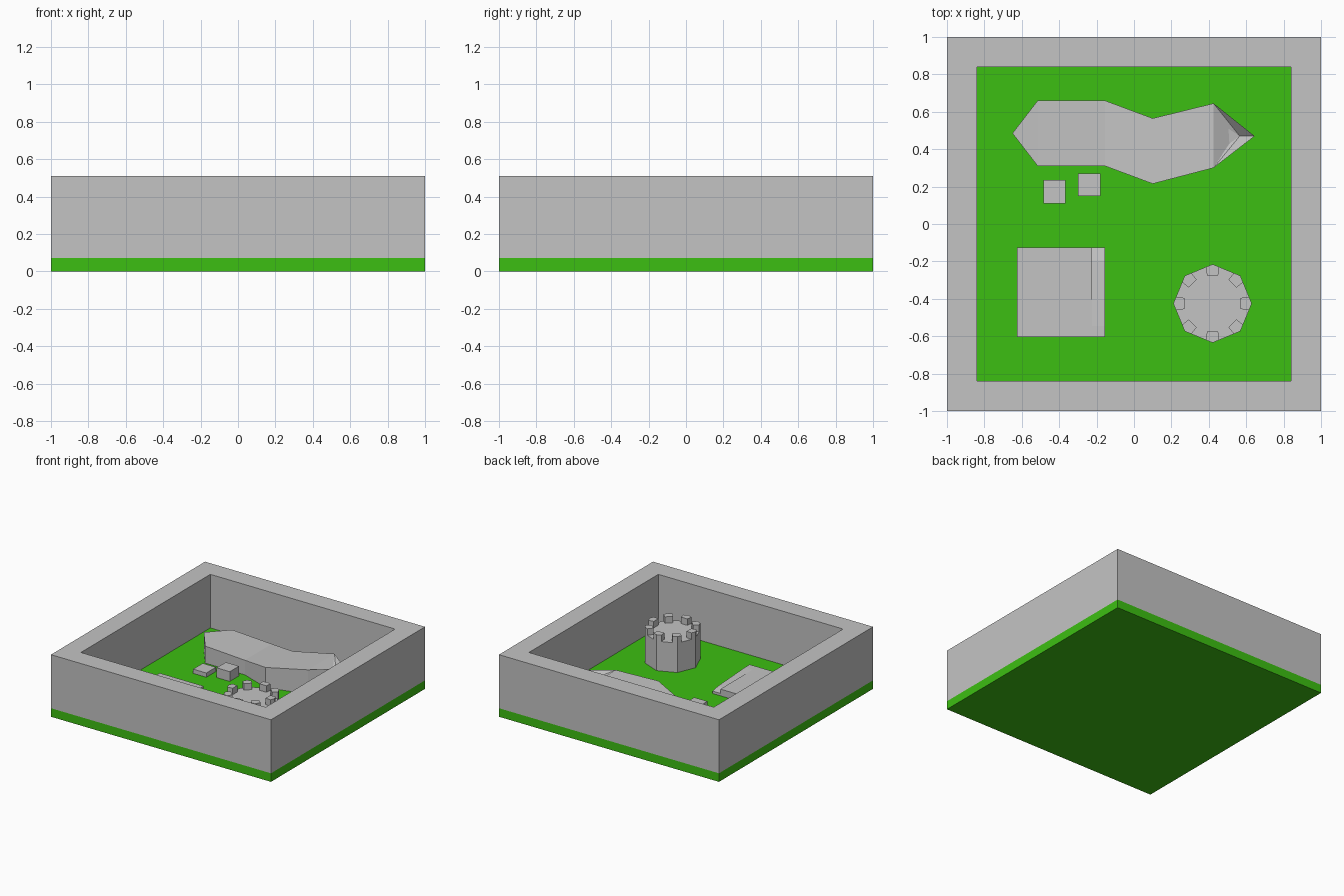
import bpy, bmesh, math

if "Cube" in bpy.data.objects:
    bpy.data.objects.remove(bpy.data.objects["Cube"])


def material(name, rgb):
    m = bpy.data.materials.new(name)
    m.diffuse_color = (*rgb, 1)
    m.use_nodes = True
    m.node_tree.nodes["Principled BSDF"].inputs["Base Color"].default_value = m.diffuse_color
    return m


stone = material("stone grey", (0.55, 0.55, 0.55))
grass = material("grass green", (0.046, 0.52, 0.006))
GROUND = 0.07


def finish(name, bm, mat):
    bmesh.ops.recalc_face_normals(bm, faces=bm.faces)
    me = bpy.data.meshes.new(name)
    bm.to_mesh(me)
    bm.free()
    me.materials.append(mat)
    ob = bpy.data.objects.new(name, me)
    bpy.context.collection.objects.link(ob)
    return ob


def add_prism(bm, pts, z0, z1):
    lo = [bm.verts.new((x, y, z0)) for x, y in pts]
    hi = [bm.verts.new((x, y, z1)) for x, y in pts]
    bm.faces.new(lo[::-1])
    bm.faces.new(hi)
    n = len(pts)
    for i in range(n):
        j = (i + 1) % n
        bm.faces.new((lo[i], lo[j], hi[j], hi[i]))


def rect(x0, x1, y0, y1):
    return [(x0, y0), (x1, y0), (x1, y1), (x0, y1)]


def box(name, x0, x1, y0, y1, z0, z1, mat):
    bm = bmesh.new()
    add_prism(bm, rect(x0, x1, y0, y1), z0, z1)
    return finish(name, bm, mat)


# Green ground slab
box("ground", -1, 1, -1, 1, 0, GROUND, grass)

# Square wall ring
bm = bmesh.new()
rings = [[bm.verts.new((x, y, z)) for x, y in rect(-r, r, -r, r)]
         for r, z in ((1, GROUND), (1, 0.51), (0.84, 0.51), (0.84, GROUND))]
for a, b in zip(rings, rings[1:] + rings[:1]):
    for i in range(4):
        j = (i + 1) % 4
        bm.faces.new((a[i], a[j], b[j], b[i]))
finish("outer_wall", bm, stone)

# Winding raised ridge: cross-sections (x, front y, back y, height), pointed ends
sections = [(-0.515, 0.31, 0.66, 0.21), (-0.155, 0.31, 0.66, 0.19),
            (0.10, 0.215, 0.565, 0.235), (0.425, 0.30, 0.645, 0.27)]
bm = bmesh.new()
front = [bm.verts.new((x, y, z)) for x, y, _, z in sections]
back = [bm.verts.new((x, y, z)) for x, _, y, z in sections]
left = bm.verts.new((-0.65, 0.485, 0.22))
right = bm.verts.new((0.645, 0.47, 0.275))
bm.faces.new((left, front[0], back[0]))
for i in range(3):
    bm.faces.new((front[i], front[i + 1], back[i + 1], back[i]))
# hollow dipping into the right-hand end
dip_f = bm.verts.new((0.51, 0.43, 0.225))
dip_b = bm.verts.new((0.505, 0.51, 0.225))
dip = bm.verts.new((0.565, 0.47, 0.21))
for f in ((front[3], dip_f, dip_b, back[3]), (dip_f, dip, dip_b),
          (front[3], right, dip), (front[3], dip, dip_f),
          (right, back[3], dip), (back[3], dip_b, dip)):
    bm.faces.new(f)
loop = [left] + front + [right] + back[::-1]
foot = [bm.verts.new((v.co.x, v.co.y, GROUND)) for v in loop]
for i in range(len(loop)):
    j = (i + 1) % len(loop)
    bm.faces.new((foot[i], foot[j], loop[j], loop[i]))
bm.faces.new(foot[::-1])
finish("winding_ridge", bm, stone)

# Two small blocks
box("low_block", -0.485, -0.365, 0.11, 0.235, GROUND, 0.105, stone)
box("tall_block", -0.30, -0.18, 0.15, 0.27, GROUND, 0.15, stone)

# Low platform with a ramp down along its right edge
bm = bmesh.new()
add_prism(bm, [(-0.625, -0.605), (-0.155, -0.605), (-0.155, -0.545),
               (-0.225, -0.545), (-0.225, -0.125), (-0.625, -0.125)], GROUND, 0.125)
finish("platform", bm, stone)
profile = [(-0.545, GROUND), (-0.125, GROUND), (-0.125, 0.09),
           (-0.195, 0.105), (-0.545, 0.125)]
bm = bmesh.new()
add_prism(bm, profile, -0.225, -0.155)
for v in bm.verts:  # turn the extrusion from z to x
    v.co = (v.co.z, v.co.x, v.co.y)
finish("platform_ramp", bm, stone)

# Eight-sided tower with a merlon on each corner
CX, CY, R, FLOOR, TOP = 0.42, -0.425, 0.21, 0.312, 0.365
bm = bmesh.new()
add_prism(bm, [(CX + R * math.cos(i * math.pi / 4), CY + R * math.sin(i * math.pi / 4))
               for i in range(8)], GROUND, FLOOR)
finish("tower", bm, stone)
w = 0.035
shoulder = R - w * math.tan(math.pi / 8)
outline = [(R, 0), (shoulder, w), (0.15, w * 0.85), (0.15, -w * 0.85), (shoulder, -w)]
bm = bmesh.new()
for i in range(8):
    c, s = math.cos(i * math.pi / 4), math.sin(i * math.pi / 4)
    add_prism(bm, [(CX + r * c - t * s, CY + r * s + t * c) for r, t in outline], FLOOR, TOP)
finish("tower_merlons", bm, stone)
